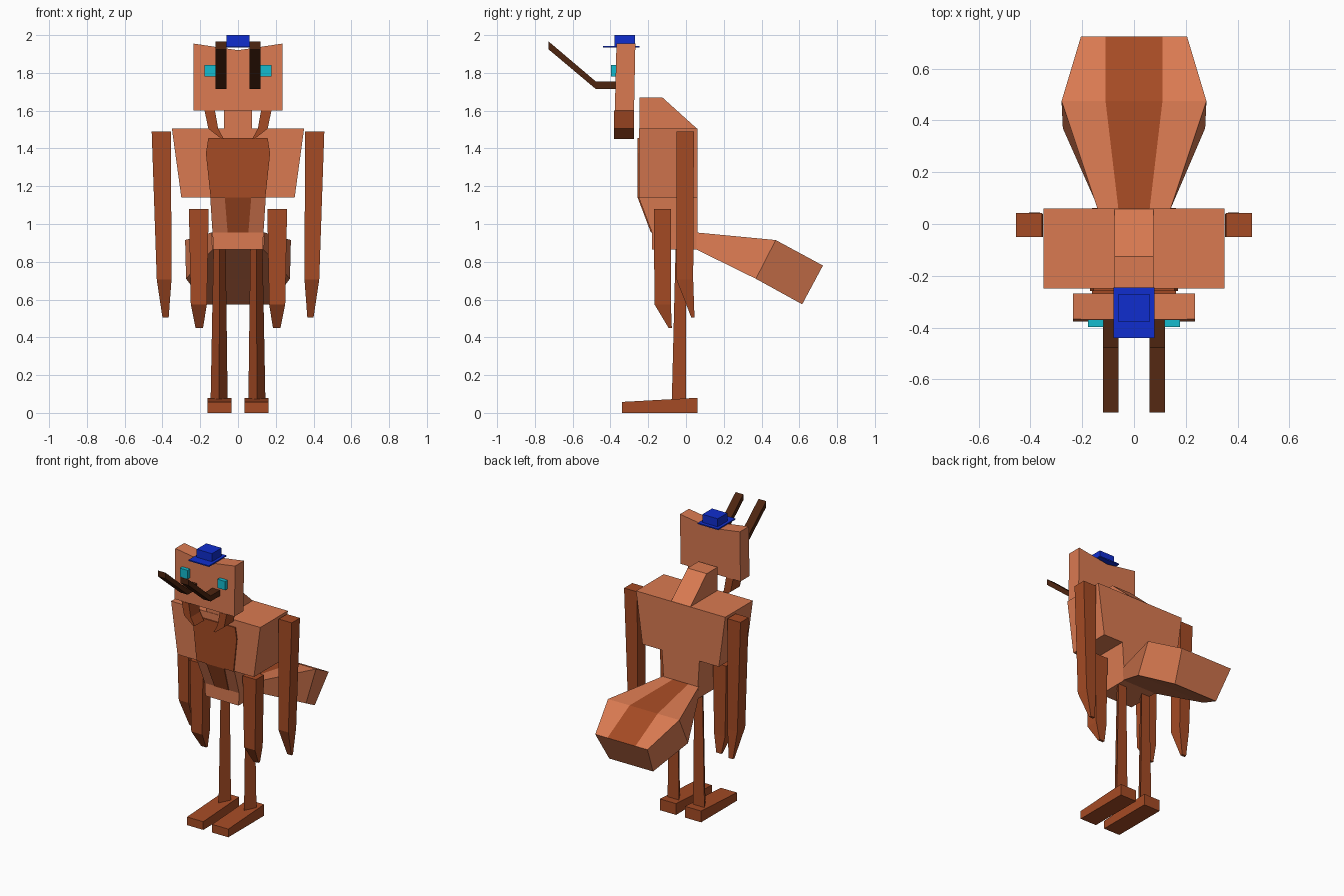
import bpy, bmesh

if "Cube" in bpy.data.objects:
    bpy.data.objects.remove(bpy.data.objects["Cube"])

# Flat colours (linear)
def material(name, rgb):
    m = bpy.data.materials.new(name)
    m.diffuse_color = (*rgb, 1)
    m.use_nodes = True
    m.node_tree.nodes["Principled BSDF"].inputs["Base Color"].default_value = m.diffuse_color
    return m

LIGHT = material("light_orange", (0.70, 0.195, 0.083))
DARK = material("rust_brown", (0.376, 0.070, 0.018))
BARK = material("dark_brown", (0.075, 0.018, 0.005))
BLUE = material("hat_blue", (0.005, 0.027, 0.62))
CYAN = material("eye_cyan", (0.007, 0.50, 0.62))


def loft(name, rings, mats, rule=None):
    """Skin a closed solid through rings of equal point count; rule paints faces."""
    bm = bmesh.new()
    vs = [[bm.verts.new(p) for p in r] for r in rings]
    n = len(vs[0])
    for a, b in zip(vs, vs[1:]):
        for i in range(n):
            j = (i + 1) % n
            bm.faces.new((a[i], a[j], b[j], b[i]))
    bm.faces.new(vs[0][::-1])
    bm.faces.new(vs[-1])
    bmesh.ops.recalc_face_normals(bm, faces=bm.faces)
    if rule:
        for f in bm.faces:
            f.material_index = rule(f)
    me = bpy.data.meshes.new(name)
    bm.to_mesh(me)
    bm.free()
    for m in mats:
        me.materials.append(m)
    ob = bpy.data.objects.new(name, me)
    bpy.context.collection.objects.link(ob)
    return ob


def rect(x0, x1, y0, y1, z):
    return [(x0, y0, z), (x1, y0, z), (x1, y1, z), (x0, y1, z)]


def box(name, x0, x1, y0, y1, z0, z1, mat):
    return loft(name, [rect(x0, x1, y0, y1, z0), rect(x0, x1, y0, y1, z1)], [mat])


def side_prism(name, x0, x1, yz, mat):
    return loft(name, [[(x, y, z) for y, z in yz] for x in (x0, x1)], [mat])


def pair(name, rings, mat):
    """Make a left and a right copy of a loft."""
    for side, s in (("left", -1), ("right", 1)):
        loft(f"{name}_{side}", [[(s * x, y, z) for x, y, z in r] for r in rings], [mat])


# Torso, belly and pelvis
loft("chest", [rect(-.30, .30, -.25, .06, 1.14), rect(-.35, .35, -.25, .06, 1.505)], [LIGHT])
loft("belly", [rect(-.13, .13, -.18, .06, .865), rect(-.135, .135, -.18, .06, .955),
               rect(-.147, .147, -.25, .06, 1.14)], [LIGHT])
side_prism("neck", -.075, .075, [(-.247, 1.50), (-.247, 1.67), (-.125, 1.67), (.058, 1.505)], LIGHT)

# Dark plates on the front of the chest and belly
loft("chest_plate", [rect(-.145, .145, -.258, -.249, 1.14), rect(-.17, .17, -.258, -.249, 1.375),
                     rect(-.157, .157, -.258, -.249, 1.455)], [DARK])
loft("belly_plate", [rect(-.055, .055, -.186, -.178, .955),
                     rect(-.07, .07, -.256, -.248, 1.14)], [DARK])

# Head with a shallow notch along the top
outline = [(-.235, 1.60), (.235, 1.60), (.235, 1.955), (0, 1.92), (-.235, 1.955)]
loft("head", [[(x, y - (z - 1.955) * k, z) for x, z in outline]
              for y, k in ((-.368, -.025), (-.268, -.02))], [LIGHT])

# Curved mandibles below the head
pair("mandible", [rect(.122, .177, -.38, -.275, 1.60), rect(.105, .157, -.38, -.275, 1.505),
                  rect(.075, .087, -.38, -.275, 1.45)], DARK)

# Eyes and bent antennae
pair("eye", [rect(.117, .178, -.398, -.365, 1.78), rect(.117, .178, -.398, -.365, 1.842)], CYAN)
pair("antenna", [[(.06, y, z0), (.12, y, z0), (.12, y, z1), (.06, y, z1)]
                 for y, z0, z1 in ((-.365, 1.715, 1.755), (-.478, 1.715, 1.755),
                                   (-.728, 1.925, 1.967))], BARK)

# Hat
box("hat_brim", -.08, .08, -.44, -.245, 1.935, 1.943, BLUE)
box("hat_crown", -.06, .06, -.378, -.27, 1.94, 2.0, BLUE)

# Long upper arms and shorter lower arms, both ending in claws
pair("upper_arm", [rect(.355, .457, -.05, .042, 1.49), rect(.352, .43, -.05, .038, .705),
                   rect(.367, .40, .028, .045, .505)], DARK)
pair("lower_arm", [rect(.155, .26, -.17, -.08, 1.08), rect(.165, .25, -.167, -.08, .575),
                   rect(.185, .225, -.092, -.075, .45)], DARK)

# Three-sided legs and wedge feet
pair("leg", [[(.055, 0, .07), (.145, 0, .07), (.10, -.075, .07)],
             [(.065, 0, .87), (.13, 0, .87), (.098, -.055, .87)]], DARK)
pair("foot", [[(x, -.34, 0), (x, .062, 0), (x, .062, .08), (x, -.34, .058)]
              for x in (.035, .162)], DARK)

# Broad tail with a dark stripe along the top
def tail_ring(w, s, wb, yt, zt, yb, zb):
    return [(-w, yt, zt), (-s, yt, zt), (s, yt, zt), (w, yt, zt), (wb, yb, zb), (-wb, yb, zb)]

loft("tail", [tail_ring(.14, .06, .135, .055, .955, .055, .865),
              tail_ring(.28, .11, .275, .475, .915, .37, .71),
              tail_ring(.205, .11, .172, .725, .78, .615, .575)], [LIGHT, DARK],
     lambda f: int(f.normal.z > .6 and abs(f.calc_center_median().x) < .02))
